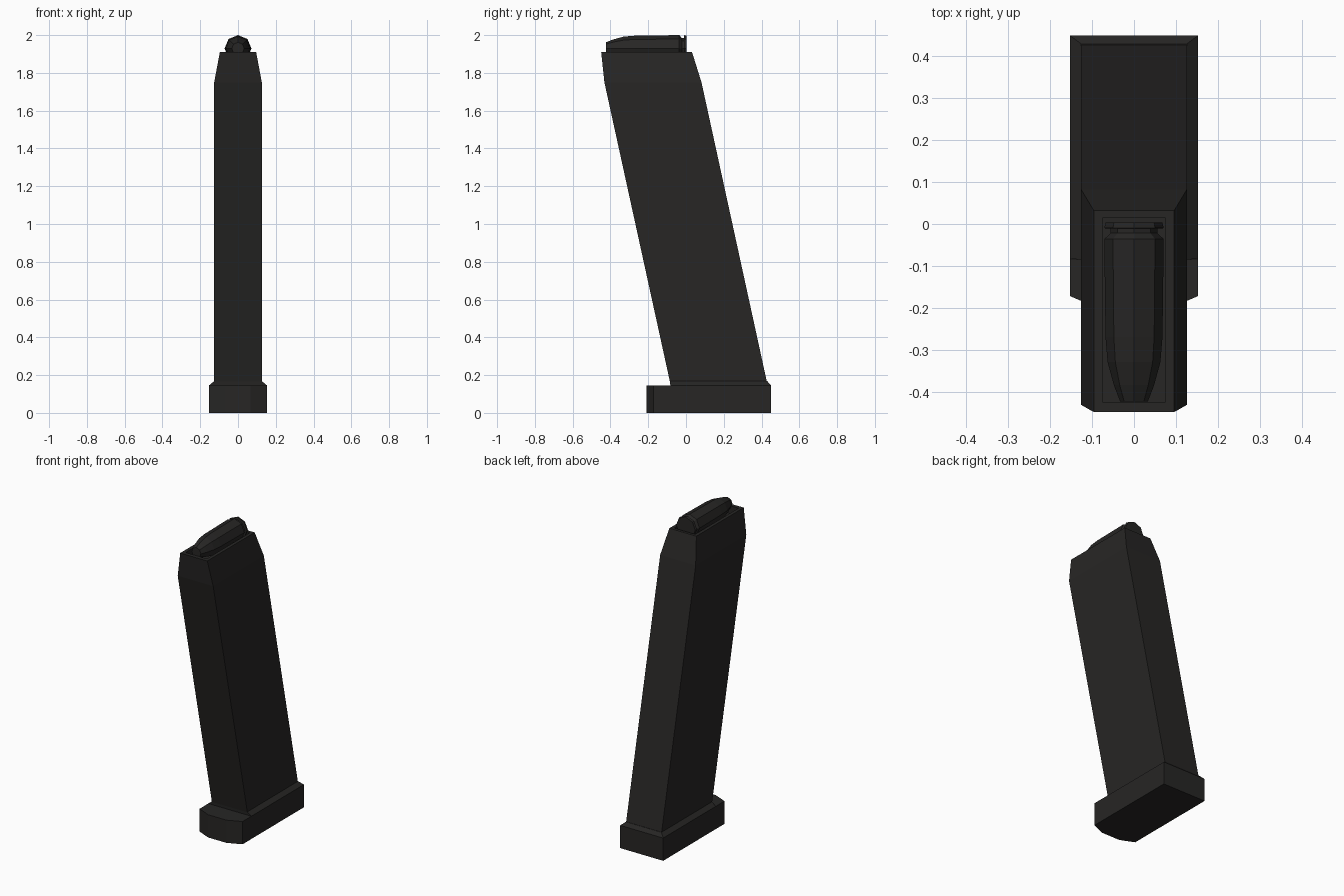
import bpy, bmesh, math

if "Cube" in bpy.data.objects:
    bpy.data.objects.remove(bpy.data.objects["Cube"])

mat = bpy.data.materials.new("dark_polymer")
mat.diffuse_color = (0.02, 0.019, 0.018, 1)
mat.use_nodes = True
mat.node_tree.nodes["Principled BSDF"].inputs["Base Color"].default_value = mat.diffuse_color


def rect(x, y0, y1, z):
    return [(-x, y0, z), (x, y0, z), (x, y1, z), (-x, y1, z)]


def loft(name, rings):
    """Skin a stack of equal-length rings and cap both ends."""
    bm = bmesh.new()
    loops = [[bm.verts.new(p) for p in r] for r in rings]
    n = len(rings[0])
    for a, b in zip(loops, loops[1:]):
        for i in range(n):
            j = (i + 1) % n
            bm.faces.new((a[i], a[j], b[j], b[i]))
    bm.faces.new(loops[0][::-1])
    bm.faces.new(loops[-1])
    bmesh.ops.recalc_face_normals(bm, faces=bm.faces)
    me = bpy.data.meshes.new(name)
    bm.to_mesh(me)
    bm.free()
    me.materials.append(mat)
    ob = bpy.data.objects.new(name, me)
    bpy.context.collection.objects.link(ob)
    return ob


# Slanted body with tapered neck and a shallow recess in the top
loft("body", [
    rect(0.126, -0.085, 0.428, 0.165),
    rect(0.126, -0.432, 0.082, 1.75),
    rect(0.096, -0.449, 0.032, 1.91),
    rect(0.075, -0.425, 0.014, 1.91),
    rect(0.075, -0.425, 0.014, 1.86),
])

# Base plate with chamfered front corners
outline = [(-0.065, -0.21), (0.065, -0.21), (0.153, -0.172),
           (0.153, 0.45), (-0.153, 0.45), (-0.153, -0.172)]
loft("base_plate", [[(x, y, z) for x, y in outline] for z in (0, 0.146)])

# Sloped collar between plate and body
loft("base_collar", [
    rect(0.153, -0.083, 0.45, 0.146),
    rect(0.126, -0.085, 0.43, 0.168),
])

# Eight-sided top round, profile as (y, radius) from back to nose
profile = [(0.003, 0.068), (-0.01, 0.071), (-0.011, 0.056), (-0.022, 0.056),
           (-0.036, 0.071), (-0.27, 0.068), (-0.33, 0.063),
           (-0.385, 0.048), (-0.424, 0.033)]
loft("top_round", [
    [(r * math.sin(k * math.pi / 4), y, 1.929 + r * math.cos(k * math.pi / 4))
     for k in range(8)] for y, r in profile])
